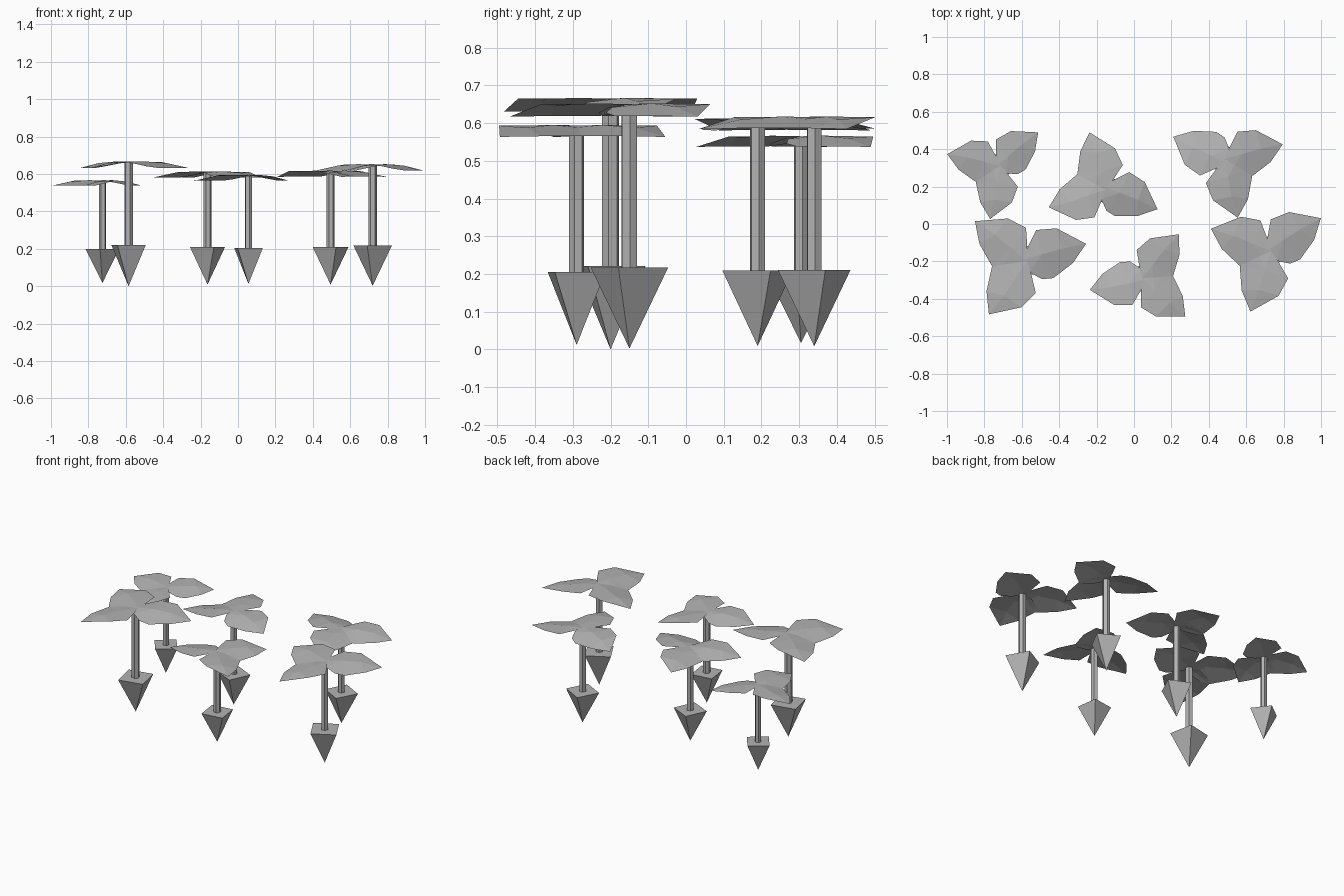
import bpy
import bmesh
from math import radians, pi
from mathutils import Matrix, Vector

cube = bpy.data.objects.get("Cube")
if cube:
    bpy.data.objects.remove(cube, do_unlink=True)

grey = bpy.data.materials.new("plain_grey")
grey.use_nodes = True
grey.diffuse_color = (0.45, 0.45, 0.45, 1)
grey.node_tree.nodes["Principled BSDF"].inputs["Base Color"].default_value = (0.45, 0.45, 0.45, 1)

ROOT_H, TOP_H = 0.207, 0.623      # template heights above the root point
ROOT_R, STEM_R = 0.103, 0.022
# Leaf outline: along, across, drop; the last two points form the midrib
OUTLINE = [(-.01, .01, 0), (.04, .07, 0), (.10, .135, 0), (.20, .115, 0),
           (.32, 0, -.032), (.23, -.075, -.03), (.115, -.12, -.03), (.06, -.11, -.022), (.01, -.06, -.008)]
MIDRIB = [(.09, .01, .002), (.2, .01, -.006)]
# Leaf heading around the stem, and mirror side
LEAVES = [(0, 1), (125, -1), (220, 1)]


def add_object(name, bm, matrix):
    mesh = bpy.data.meshes.new(name)
    bm.to_mesh(mesh)
    bm.free()
    mesh.materials.append(grey)
    obj = bpy.data.objects.new(name, mesh)
    obj.matrix_world = matrix
    bpy.context.collection.objects.link(obj)


def prism(sides, r_low, r_high, z_low, z_high, turn):
    bm = bmesh.new()
    place = Matrix.Translation((0, 0, (z_low + z_high) / 2)) @ Matrix.Rotation(turn, 4, 'Z')
    bmesh.ops.create_cone(bm, cap_ends=True, segments=sides, radius1=r_low,
                          radius2=r_high, depth=z_high - z_low, matrix=place)
    bmesh.ops.remove_doubles(bm, verts=bm.verts, dist=1e-5)
    return bm


def leaf(side):
    # Thin folded sheet: two mid points joined to the outline
    bm = bmesh.new()
    o = [bm.verts.new((x, y * side, z)) for x, y, z in OUTLINE]
    a, b = [bm.verts.new((x, y * side, z)) for x, y, z in MIDRIB]
    faces = [(o[0], a, o[1]), (o[1], a, o[2]), (o[2], a, b, o[3]), (o[3], b, o[4]),
             (o[4], b, o[5]), (o[5], b, a, o[6]), (o[6], a, o[7]), (o[7], a, o[8]), (o[8], a, o[0])]
    for f in faces:
        bm.faces.new(f)
    bmesh.ops.recalc_face_normals(bm, faces=bm.faces)
    if sum(f.normal.z for f in bm.faces) < 0:
        bmesh.ops.reverse_faces(bm, faces=bm.faces)
    return bm


def plant(name, x, y, heading, size):
    base = (Matrix.Translation((x, y, 0.096 - 0.09 * size))
            @ Matrix.Rotation(radians(heading), 4, 'Z') @ Matrix.Scale(size, 4))
    # Pointed square root, corners set off from the leaves
    add_object(name + "_root", prism(4, 0, ROOT_R, 0, ROOT_H, pi / 4 - radians(4)), base)
    add_object(name + "_stem", prism(6, STEM_R, STEM_R, ROOT_H - .01, TOP_H - .004, 0), base)
    for i, (angle, side) in enumerate(LEAVES):
        turn = Matrix.Translation((0, 0, TOP_H)) @ Matrix.Rotation(radians(angle), 4, 'Z')
        add_object(f"{name}_leaf_{i + 1}", leaf(side), base @ turn)


plant("back_right_plant", -.725, .305, 41, .88)
plant("front_right_plant", -.585, -.2, 16, 1.067)
plant("back_middle_plant", -.163, .19, -21, .967)
plant("front_middle_plant", .056, -.29, 192, .933)
plant("back_left_plant", .495, .34, 156, .975)
plant("front_left_plant", .72, -.15, 33, 1.04)
